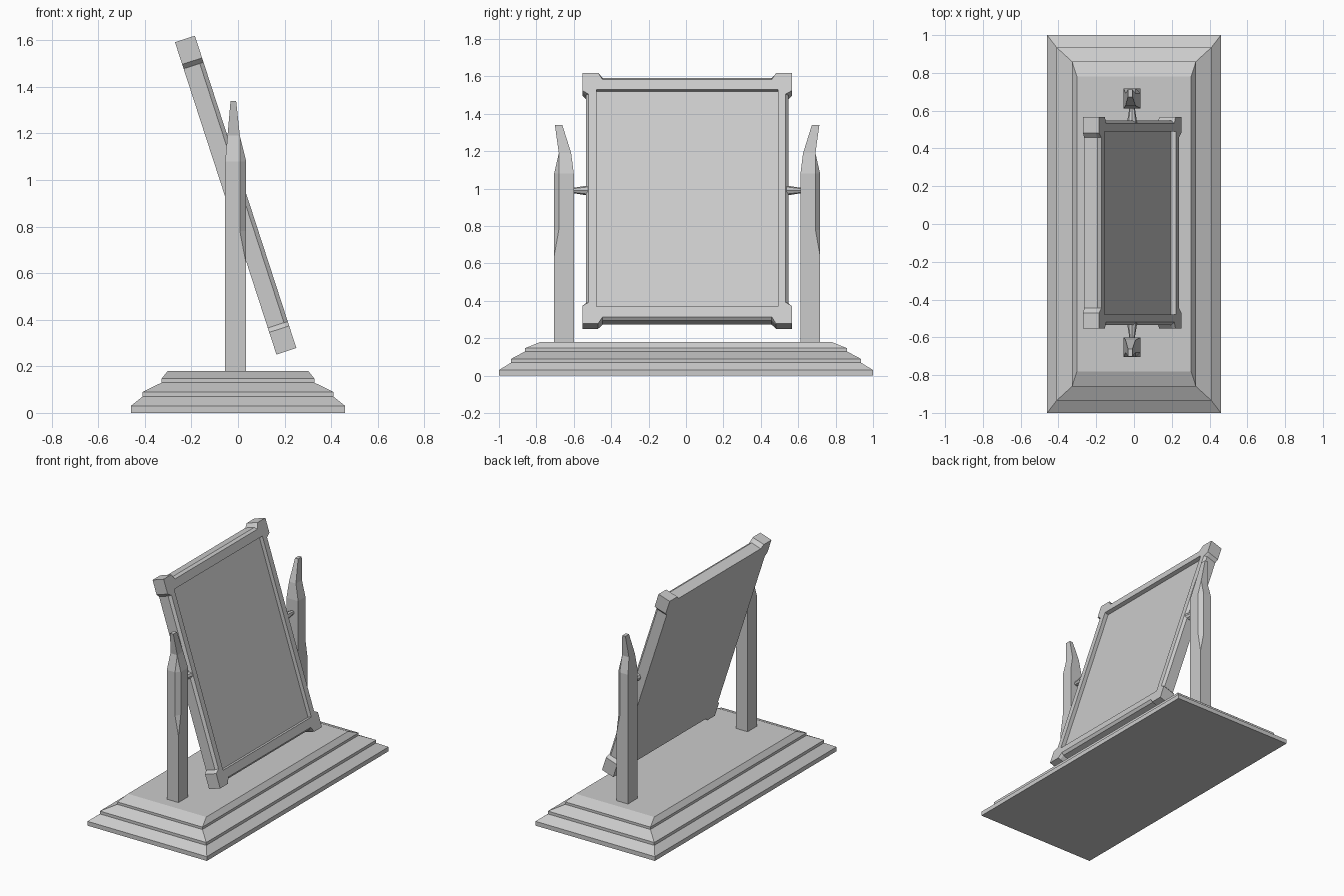
import bpy, bmesh, math
from mathutils import Matrix

if "Cube" in bpy.data.objects:
    bpy.data.objects.remove(bpy.data.objects["Cube"])

CY = 0.006          # y of the mirror's symmetry plane
CX = -0.01          # x of posts and frame centre


def loft(name, rings):
    """Closed solid through rings of equal point count."""
    bm = bmesh.new()
    vs = [[bm.verts.new(p) for p in r] for r in rings]
    n = len(vs[0])
    for a, b in zip(vs, vs[1:]):
        for i in range(n):
            j = (i + 1) % n
            bm.faces.new((a[i], a[j], b[j], b[i]))
    bm.faces.new(vs[0])
    bm.faces.new(vs[-1])
    bmesh.ops.remove_doubles(bm, verts=bm.verts, dist=1e-5)
    bmesh.ops.recalc_face_normals(bm, faces=bm.faces)
    me = bpy.data.meshes.new(name)
    bm.to_mesh(me)
    bm.free()
    ob = bpy.data.objects.new(name, me)
    bpy.context.collection.objects.link(ob)
    return ob


def rect(x, y, z):
    return [(-x, -y, z), (x, -y, z), (x, y, z), (-x, y, z)]


def slab(name, hy, ht, x0, x1):
    return loft(name, [[(x, -hy, -ht), (x, hy, -ht), (x, hy, ht), (x, -hy, ht)] for x in (x0, x1)])


# Stepped base
steps = [(.46, 1, 0), (.46, 1, .03), (.41, .935, .07), (.41, .935, .09),
         (.328, .86, .13), (.328, .86, .147), (.302, .78, .18)]
loft("base", [rect(*s) for s in steps])


# Posts with one chamfered outer corner and a pointed tip; pivot pegs
def post_ring(s, z, x0, x1, yi, yo, cx=0, cy=0):
    pts = [(x0, yi), (x1, yi), (x1, yo - cy), (x1 - cx, yo), (x0, yo)]
    return [(x, CY + s * y, z) for x, y in pts]


for s, side in ((-1, "left"), (1, "right")):
    loft(side + "_post", [
        post_ring(s, .17, -.055, .035, .606, .711),
        post_ring(s, .64, -.055, .035, .606, .711),
        post_ring(s, .78, -.055, .035, .606, .711, .027, .025),
        post_ring(s, 1.08, -.055, .035, .606, .711, .027, .025),
        post_ring(s, 1.19, -.045, .008, .62, .686),
        post_ring(s, 1.34, -.032, -.008, .667, .707)])
    loft(side + "_peg", [
        [(CX + r * math.cos(a * math.pi / 4), CY + s * y, .99 + r * math.sin(a * math.pi / 4))
         for a in range(8)] for y, r in ((.53, .027), (.61, .014))])


# Frame outline: corner blocks stand proud of the rails
def outline(x, inset):
    q = [(.541 - inset, .585), (.56, .605), (.56, .705), (.476, .705), (.452, .682 - inset)]
    pts = q + [(-y, t) for y, t in reversed(q)]
    pts += [(-y, -t) for y, t in pts]
    return [(x, y, t) for y, t in pts]


frame = loft("mirror_frame", [outline(-.045, 0), outline(.028, 0), outline(.045, .015)])

# Recess for the glass
cutter = slab("recess_cutter", .485, .61, .015, .1)
cutter.hide_render = True
mod = frame.modifiers.new("recess", 'BOOLEAN')
mod.object = cutter
mod.solver = 'EXACT'
bpy.context.view_layer.objects.active = frame
bpy.ops.object.modifier_apply(modifier="recess")
bpy.data.objects.remove(cutter)
glass = slab("mirror_glass", .485, .61, .01, .018)

# Tilt frame and glass back
tilt = Matrix.Translation((CX, CY, .935)) @ Matrix.Rotation(math.radians(-18), 4, 'Y')
for ob in (frame, glass):
    ob.data.transform(tilt)
